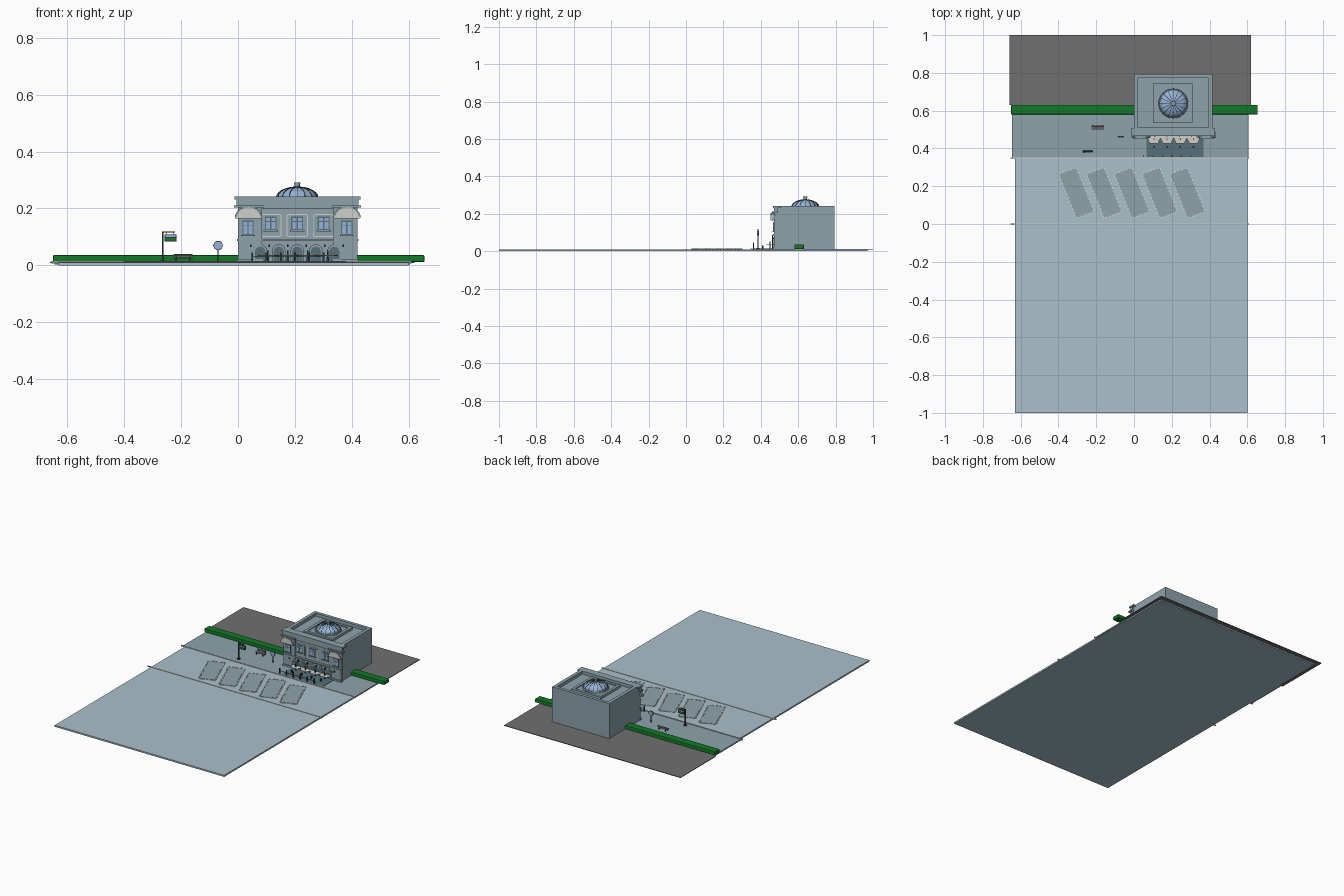
import bpy, bmesh, math
from mathutils import Vector, Matrix

if "Cube" in bpy.data.objects:
    bpy.data.objects.remove(bpy.data.objects["Cube"])

def mat(name, r, g, b):
    m = bpy.data.materials.new(name)
    m.diffuse_color = (r, g, b, 1)
    m.use_nodes = True
    m.node_tree.nodes["Principled BSDF"].inputs["Base Color"].default_value = m.diffuse_color
    return m

ROAD = mat("pale blue paving", .40, .53, .59)
STONE = mat("blue grey stone", .27, .37, .41)
SLATE = mat("slate", .10, .16, .19)
ASPHALT = mat("dark grey", .16, .16, .16)
GREEN = mat("hedge green", .006, .19, .02)
LIGHT = mat("light grey", .62, .62, .60)
DARK = mat("dark metal", .03, .04, .045)
GLASS = mat("blue glass", .30, .45, .68)
WOOD = mat("bench wood", .36, .30, .30)

def finish(name, bm, m):
    bmesh.ops.recalc_face_normals(bm, faces=bm.faces[:])
    me = bpy.data.meshes.new(name)
    bm.to_mesh(me)
    bm.free()
    me.materials.append(m)
    ob = bpy.data.objects.new(name, me)
    bpy.context.collection.objects.link(ob)
    return ob

def boxes(name, m, *specs):
    """Each spec is x0, x1, y0, y1, z0, z1."""
    bm = bmesh.new()
    for x0, x1, y0, y1, z0, z1 in specs:
        mx = Matrix.Translation(((x0+x1)/2, (y0+y1)/2, (z0+z1)/2)) @ Matrix.Diagonal((x1-x0, y1-y0, z1-z0, 1))
        bmesh.ops.create_cube(bm, size=1, matrix=mx)
    return finish(name, bm, m)

def add_prism(bm, pts, depth, mx):
    f = bm.faces.new([bm.verts.new(mx @ Vector((x, y, 0))) for x, y in pts])
    r = bmesh.ops.extrude_face_region(bm, geom=[f])
    off = mx.to_3x3() @ Vector((0, 0, depth))
    bmesh.ops.translate(bm, vec=off, verts=[v for v in r["geom"] if isinstance(v, bmesh.types.BMVert)])

def prisms(name, m, outlines, depth, mx):
    bm = bmesh.new()
    for pts in outlines:
        add_prism(bm, pts, depth, mx)
    return finish(name, bm, m)

def facing(y):
    """Outline given as (x, z), extruded towards -y from y."""
    return Matrix.Translation((0, y, 0)) @ Matrix.Rotation(math.pi/2, 4, 'X')

def up(z):
    return Matrix.Translation((0, 0, z))

def arc(cx, cz, rx, rz, a0=0, a1=180, n=10):
    return [(cx + rx*math.cos(math.radians(a0+(a1-a0)*i/n)), cz + rz*math.sin(math.radians(a0+(a1-a0)*i/n))) for i in range(n+1)]

def arch(cx, z0, w, h):
    return [(cx-w/2, z0), (cx+w/2, z0)] + arc(cx, z0+h-w/2, w/2, w/2)

# ground
boxes("road", ROAD, (-.63, .60, -1, .97, 0, .010))
boxes("sidewalk", STONE, (-.645, .605, .35, .64, .004, .012))
boxes("back_lot", ASPHALT, (-.66, .62, .63, 1, .0085, .0125))
boxes("kerbs", LIGHT, (-.655, .61, .346, .353, .006, .015), (-.655, .61, -.003, .003, .006, .0125))
hedge = boxes("hedge", GREEN, (-.65, .655, .58, .63, .012, .036))
b = hedge.modifiers.new("Bevel", 'BEVEL')
b.width, b.segments = .004, 2

# parking bays with dashed outlines
bays, dashes = [], []
for i in range(5):
    o = Vector((-.40 + .147*i, .265))
    c = [o, o+Vector((.095, .035)), o+Vector((.19, -.20)), o+Vector((.095, -.235))]
    bays.append([tuple(p) for p in c])
    for k in range(4):
        p, q = c[k], c[(k+1) % 4]
        n = 12 if k % 2 else 5
        d = (q-p)/n
        s = Vector((-d.y, d.x)).normalized()*.0035
        for j in range(n):
            e, f = p+d*(j+.2), p+d*(j+.8)
            dashes.append([tuple(v) for v in (e-s, f-s, f+s, e+s)])
prisms("parking_bays", STONE, bays, .002, up(.0095))
prisms("bay_dashes", LIGHT, dashes, .004, up(.0095))

# building shell, open roof tray and raised square
boxes("building", STONE, (0, .415, .48, .795, .010, .222))
boxes("side_bays", STONE, (0, .085, .470, .49, .012, .205), (.335, .42, .470, .49, .012, .205))
boxes("parapet", STONE, (0, .022, .48, .795, .22, .242), (.393, .415, .48, .795, .22, .242),
      (.02, .395, .775, .795, .22, .242), (.02, .395, .482, .512, .22, .242))
boxes("roof_square", STONE, (.10, .31, .535, .552, .22, .238), (.10, .31, .728, .745, .22, .238),
      (.10, .118, .55, .73, .22, .238), (.292, .31, .55, .73, .22, .238), (.11, .30, .54, .74, .22, .232))
boxes("cornice", STONE, (-.012, .43, .466, .508, .232, .242), (.06, .36, .474, .50, .226, .234),
      (-.006, .424, .470, .49, .205, .234), (-.014, .09, .460, .49, .203, .211),
      (.33, .432, .460, .49, .203, .211), (.08, .34, .470, .49, .200, .209))
boxes("string_course", STONE, (-.003, .423, .465, .482, .085, .092), (-.003, .088, .464, .482, .012, .022),
      (.333, .423, .464, .482, .012, .022))

# ribbed glass dome
cx, cy, R, H, N = .208, .638, .074, .038, 16
bm = bmesh.new()
rings = [[bm.verts.new((cx+R*math.cos(t)*math.cos(2*math.pi*k/N), cy+R*math.cos(t)*math.sin(2*math.pi*k/N), .238+H*math.sin(t)))
          for k in range(N)] for t in [math.radians(a) for a in (0, 17, 34, 51, 68, 82)]]
for lo, hi in zip(rings, rings[1:]):
    for k in range(N):
        bm.faces.new((lo[k], lo[(k+1) % N], hi[(k+1) % N], hi[k]))
bm.faces.new(rings[-1])
finish("dome", bm, GLASS)
bm = bmesh.new()
rib = arc(0, 0, R+.001, H+.0015, 0, 85, 6) + arc(0, 0, R-.003, H-.003, 85, 0, 6)
for k in range(N):
    add_prism(bm, rib, .0026, Matrix.Translation((cx, cy, .238)) @ Matrix.Rotation(2*math.pi*k/N, 4, 'Z')
              @ facing(.0013))
finish("dome_ribs", bm, DARK)

def cylinder(name, m, x, y, z0, z1, r1, r2, n=16):
    bm = bmesh.new()
    bmesh.ops.create_cone(bm, cap_ends=True, segments=n, radius1=r1, radius2=r2, depth=z1-z0,
                          matrix=up((z0+z1)/2) @ Matrix.Translation((x, y, 0)))
    return finish(name, bm, m)

cylinder("dome_base", STONE, cx, cy, .23, .240, R+.005, R+.003, 32)
cylinder("finial", STONE, cx, cy, .272, .290, .009, .009)
cylinder("finial_cap", STONE, cx, cy, .288, .292, .012, .012)

# fan canopies on the side bays
fans = (.037, .383)
prisms("fan_rims", STONE, [arc(x, .167, .048, .041, n=14) for x in fans], .019, facing(.475))
prisms("fan_canopies", LIGHT, [arc(x, .168, .041, .035, n=14) for x in fans], .022, facing(.475))
boxes("fan_sills", LIGHT, *[(x-.046, x+.046, .455, .475, .165, .171) for x in fans])

# upper windows: frames, glass, mullions
mids, sides = (.115, .208, .301), (.035, .382)
prisms("window_surrounds", LIGHT, [arc(x+.030, .172, .008, .008, 0, 90, 4) + arc(x-.030, .172, .008, .008, 90, 180, 4)
       + arc(x-.030, .108, .008, .008, 180, 270, 4) + arc(x+.030, .108, .008, .008, 270, 360, 4) for x in mids], .003, facing(.481))
prisms("window_panels", STONE, [arc(x+.028, .170, .007, .007, 0, 90, 4) + arc(x-.028, .170, .007, .007, 90, 180, 4)
       + arc(x-.028, .110, .007, .007, 180, 270, 4) + arc(x+.028, .110, .007, .007, 270, 360, 4) for x in mids], .005, facing(.481))
wins = [(x, .474, .124, .171, .021) for x in mids] + [(x, .468, .107, .157, .020) for x in sides]
boxes("window_frames", SLATE, *[(x-w, x+w, y, y+.006, a, b) for x, y, a, b, w in wins])
boxes("window_glass", GLASS, *[(x+s*w*.46-w*.36, x+s*w*.46+w*.36, y-.002, y+.003, p, q)
      for x, y, a, b, w in wins for s in (-1, 1)
      for p, q in ((a+.004, a+(b-a)*.62), (a+(b-a)*.68, b-.004))])
boxes("window_sills", STONE, *[(x-w-.004, x+w+.004, y-.005, y+.004, a-.004, a) for x, y, a, b, w in wins])

# ground floor arches and wall lamps
doors = [.078 + .065*i for i in range(5)]
prisms("arch_surrounds", STONE, [arch(x, .012, .048, .062) for x in doors], .013, facing(.481))
prisms("arch_doors", SLATE, [arch(x, .012, .036, .054) for x in doors], .0145, facing(.481))
boxes("wall_lamps", DARK, *[(x-.003, x+.003, .464, .474, .064, .074) for x in [.045 + .065*i for i in range(6)]])

# terrace with tables and post fence
prisms("terrace", SLATE, [[(.065, .355), (.367, .355), (.367, .47), (.065, .47)]], .003, up(.011))
tabs = [.105 + .070*i for i in range(4)]
prisms("table_tops", LIGHT, [[(x-.035, .455), (x-.022, .427), (x+.022, .427), (x+.035, .455), (x+.035, .468), (x-.035, .468)]
       for x in tabs], .003, up(.033))
boxes("table_poles", DARK, *[(x-.003, x+.003, .447, .453, .012, .052) for x in tabs])
boxes("stools", DARK, *[(x-.004, x+.004, .406, .414, .012, .030) for x in tabs])
posts = [.05 + .05*i for i in range(6)]
boxes("fence", DARK, *[(x-.003, x+.003, .357, .363, .012, .046) for x in posts],
      (.05, .30, .359, .361, .030, .032))

# street lamp with hanging sign
boxes("lamp_post", DARK, (-.267, -.262, .382, .388, .012, .120), (-.272, -.257, .377, .393, .012, .018),
      (-.266, -.222, .383, .387, .115, .120), (-.252, -.249, .384, .386, .108, .117), (-.227, -.224, .384, .386, .108, .117))
boxes("hanging_sign", DARK, (-.258, -.216, .381, .389, .084, .109))
boxes("sign_face", GLASS, (-.254, -.220, .379, .391, .099, .106))
boxes("sign_band", GREEN, (-.254, -.220, .379, .391, .087, .096))

# bench
boxes("bench_slats", WOOD, *[(-.226, -.160, .500+.007*i, .505+.007*i, .025, .028) for i in range(3)],
      *[(-.226, -.160, .522, .525, .030+.006*i, .034+.006*i) for i in range(2)])
boxes("bench_legs", DARK, *[(x-.002, x+.002, a, b, .012, t) for x in (-.217, -.169)
      for a, b, t in ((.500, .504, .026), (.518, .523, .040))])

# round road sign
boxes("sign_post", DARK, (-.072, -.068, .460, .464, .012, .060))
for n, m, r, d in (("round_sign_rim", DARK, .0165, .004), ("round_sign", GLASS, .0145, .006)):
    prisms(n, m, [arc(-.07, .070, r, r, 0, 345, 23)], d, facing(.462 + d/2))
boxes("sign_arm", DARK, (-.088, -.055, .460, .463, .068, .071))
